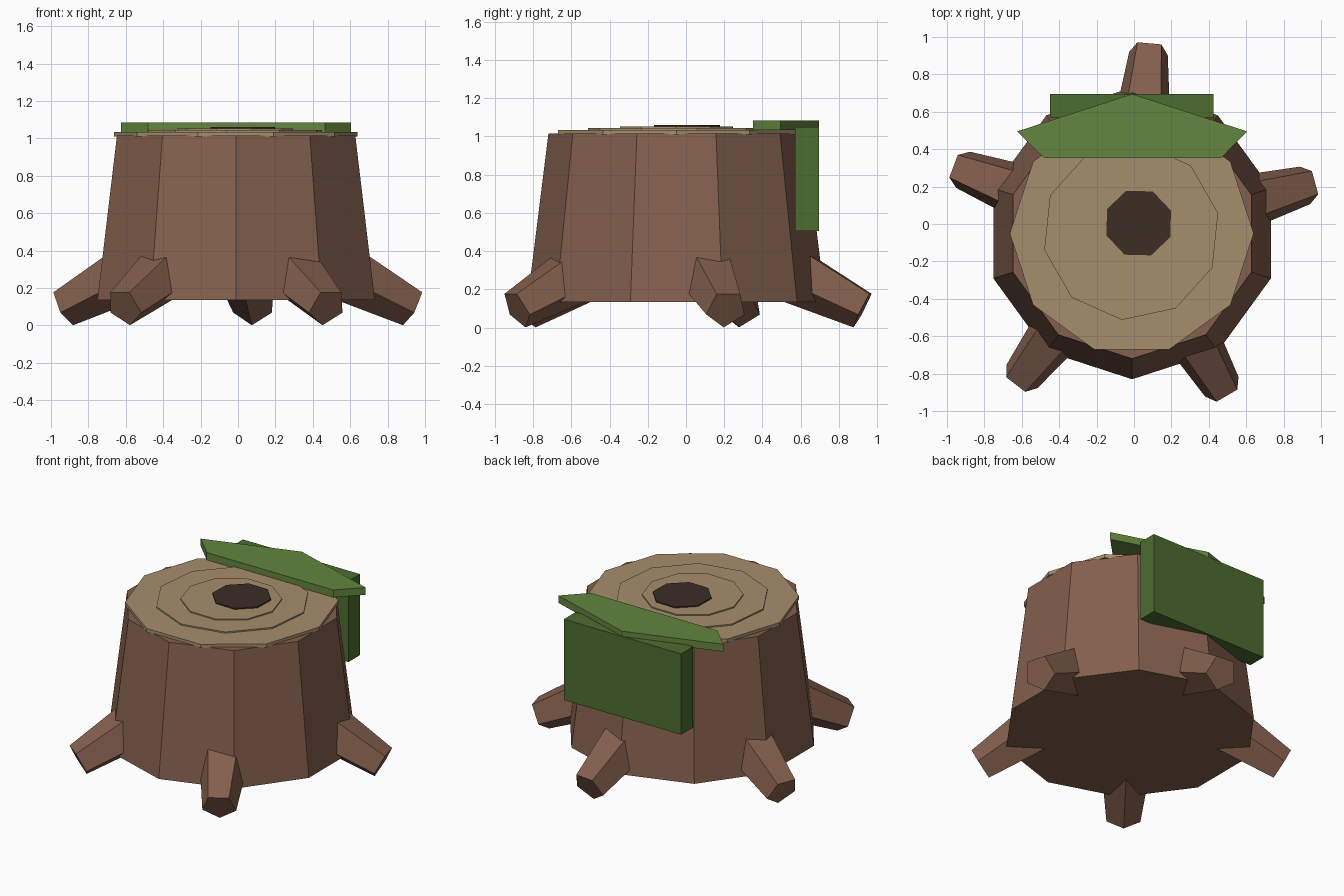
import bpy, bmesh
from math import sin, cos, radians, tau
from mathutils import Vector

if "Cube" in bpy.data.objects:
    bpy.data.objects.remove(bpy.data.objects["Cube"])


def material(name, rgb):
    m = bpy.data.materials.new(name)
    m.diffuse_color = (*rgb, 1)
    m.use_nodes = True
    m.node_tree.nodes["Principled BSDF"].inputs["Base Color"].default_value = m.diffuse_color
    return m


BARK = material("bark", (0.23, 0.115, 0.075))
WOOD = material("cut_wood", (0.38, 0.27, 0.15))
CORE = material("dark_core", (0.045, 0.027, 0.018))
MOSS = material("moss", (0.125, 0.235, 0.05))
DARK_MOSS = material("dark_moss", (0.075, 0.15, 0.03))


def loft(name, bottom, top, mat):
    """Closed solid between two matching outlines."""
    bm = bmesh.new()
    a = [bm.verts.new(p) for p in bottom]
    b = [bm.verts.new(p) for p in top]
    n = len(a)
    bm.faces.new(a[::-1])
    bm.faces.new(b)
    for i in range(n):
        j = (i + 1) % n
        bm.faces.new((a[i], a[j], b[j], b[i]))
    bmesh.ops.recalc_face_normals(bm, faces=bm.faces[:])
    me = bpy.data.meshes.new(name)
    bm.to_mesh(me)
    bm.free()
    me.materials.append(mat)
    ob = bpy.data.objects.new(name, me)
    bpy.context.collection.objects.link(ob)
    return ob


def ring(center, r, sides, phase, s=Vector((1, 0, 0)), u=Vector((0, 1, 0))):
    angles = [radians(phase) + tau * i / sides for i in range(sides)]
    return [Vector(center) + r * (cos(t) * s + sin(t) * u) for t in angles]


# Trunk
CX, CY = -0.01, -0.05
loft("trunk", ring((CX, CY, 0.135), 0.78, 10, -90),
     ring((CX, CY, 1.015), 0.67, 10, -90), BARK)

# Cut top: stacked growth rings and dark core
for name, x, y, r, sides, phase, z0, z1, mat in (
        ("cut_top", -0.012, -0.05, 0.652, 10, 0, 1.01, 1.035, WOOD),
        ("outer_growth_ring", -0.015, -0.04, 0.475, 10, 12, 1.03, 1.044, WOOD),
        ("inner_growth_ring", -0.015, -0.05, 0.31, 10, -1, 1.04, 1.052, WOOD),
        ("core", 0.025, 0.005, 0.185, 8, 21, 1.045, 1.06, CORE)):
    loft(name, ring((x, y, z0), r, sides, phase),
         ring((x, y, z1), r, sides, phase), mat)

# Roots: five-sided tapered stubs sloping down to the ground
TILT = radians(27)
for i, (angle, reach) in enumerate(((84.8, 0.98), (159.4, 0.98), (232.4, 0.98),
                                    (300.3, 0.965), (15.5, 0.975))):
    t = radians(angle)
    out = Vector((cos(t), sin(t), 0))
    side = Vector((-sin(t), cos(t), 0))
    axis = out * cos(TILT) - Vector((0, 0, sin(TILT)))
    up = out * sin(TILT) + Vector((0, 0, cos(TILT)))
    tip = Vector((CX, CY, 0.098)) + out * reach
    loft(f"root_{i + 1}", ring(tip - axis * 0.5, 0.17, 5, -90, side, up),
         ring(tip, 0.109, 5, -90, side, up), BARK)

# Moss patch on the top edge
patch = [(-0.625, 0.495), (-0.48, 0.352), (0.465, 0.352), (0.605, 0.495), (-0.01, 0.695)]
loft("moss_patch", [(x, y, 1.035) for x, y in patch],
     [(x, y, 1.085) for x, y in patch], MOSS)

# Moss hanging down the back
hang = [(-0.45, 0.57), (0.425, 0.57), (0.425, 0.695), (-0.45, 0.695)]
loft("hanging_moss", [(x, y, 0.505) for x, y in hang],
     [(x, y, 1.05) for x, y in hang], DARK_MOSS)
